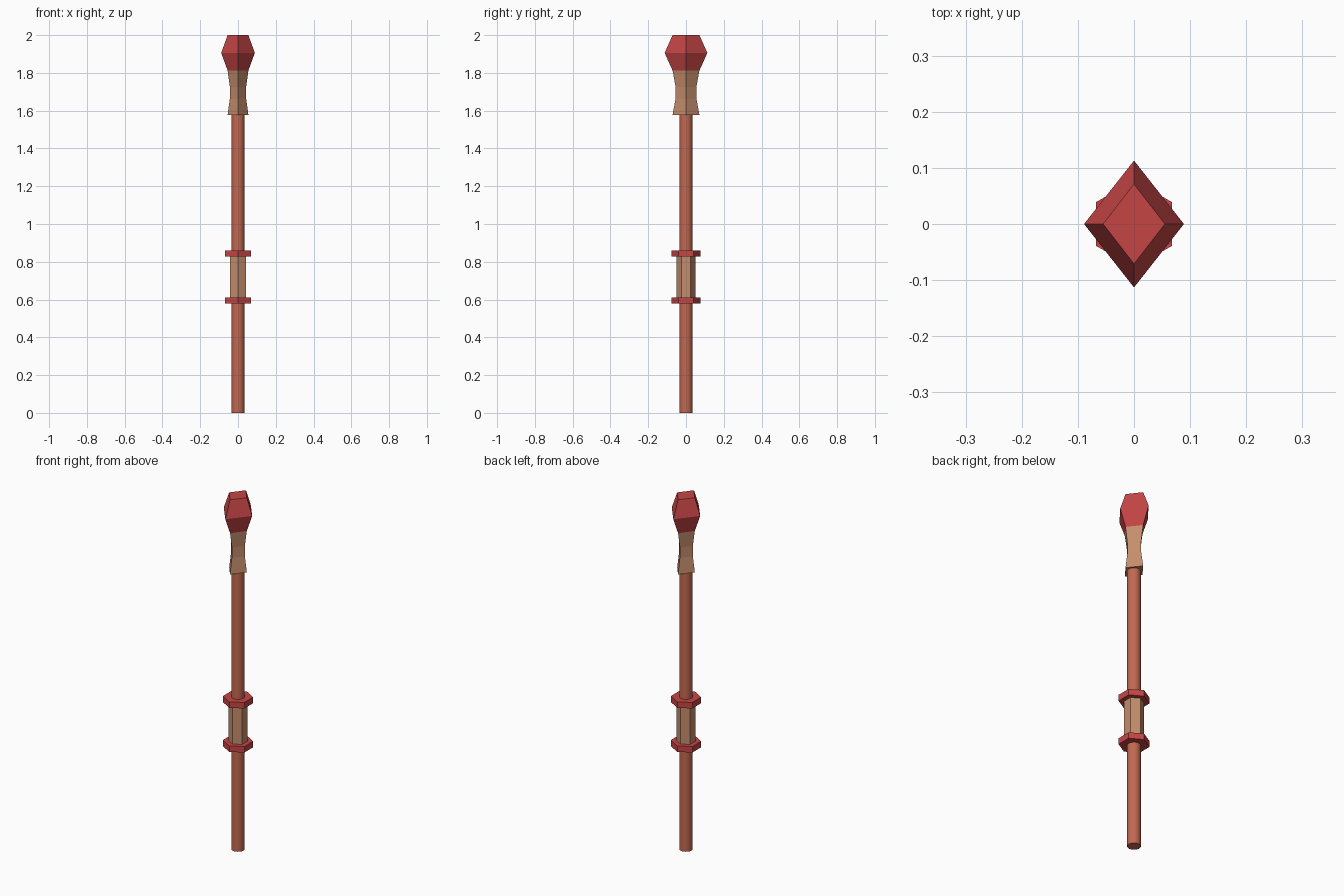
import bpy, bmesh, math

if "Cube" in bpy.data.objects:
    bpy.data.objects.remove(bpy.data.objects["Cube"])


def material(name, rgb):
    m = bpy.data.materials.new(name)
    m.diffuse_color = (*rgb, 1)
    m.use_nodes = True
    m.node_tree.nodes["Principled BSDF"].inputs["Base Color"].default_value = m.diffuse_color
    return m


RED = material("red", (0.56, 0.06, 0.06))
WOOD = material("wood", (0.54, 0.14, 0.08))
TAN = material("tan", (0.56, 0.27, 0.15))


def loft(name, levels, sides, mat):
    """Stack of polygon rings (z, x radius, y radius), first corner on +y, capped."""
    bm = bmesh.new()
    rings = []
    for z, rx, ry in levels:
        angles = [2 * math.pi * i / sides for i in range(sides)]
        rings.append([bm.verts.new((-rx * math.sin(a), ry * math.cos(a), z)) for a in angles])
    for low, high in zip(rings, rings[1:]):
        for i in range(sides):
            j = (i + 1) % sides
            bm.faces.new((low[i], low[j], high[j], high[i]))
    bm.faces.new(rings[0][::-1])
    bm.faces.new(rings[-1])
    bmesh.ops.recalc_face_normals(bm, faces=bm.faces)
    mesh = bpy.data.meshes.new(name)
    bm.to_mesh(mesh)
    bm.free()
    mesh.materials.append(mat)
    obj = bpy.data.objects.new(name, mesh)
    bpy.context.collection.objects.link(obj)
    return obj


# Round pole, smooth shaded
pole = loft("pole", [(0, 0.034, 0.034), (1.6, 0.034, 0.034)], 32, WOOD)
bpy.context.view_layer.objects.active = pole
pole.select_set(True)
bpy.ops.object.shade_smooth_by_angle(angle=math.radians(30))

# Hexagonal grip between two collars
loft("grip", [(0.6, 0.05, 0.05), (0.84, 0.05, 0.05)], 6, TAN)
for name, z in (("lower_collar", 0.578), ("upper_collar", 0.827)):
    loft(name, [(z, 0.078, 0.078), (z + 0.034, 0.078, 0.078)], 6, RED)

# Waisted diamond-section neck
loft("neck", [(1.578, 0.055, 0.071), (1.665, 0.043, 0.055),
              (1.725, 0.043, 0.055), (1.812, 0.055, 0.071)], 4, TAN)

# Diamond-section head
loft("head", [(1.812, 0.055, 0.071), (1.906, 0.089, 0.113), (2.0, 0.055, 0.071)], 4, RED)
